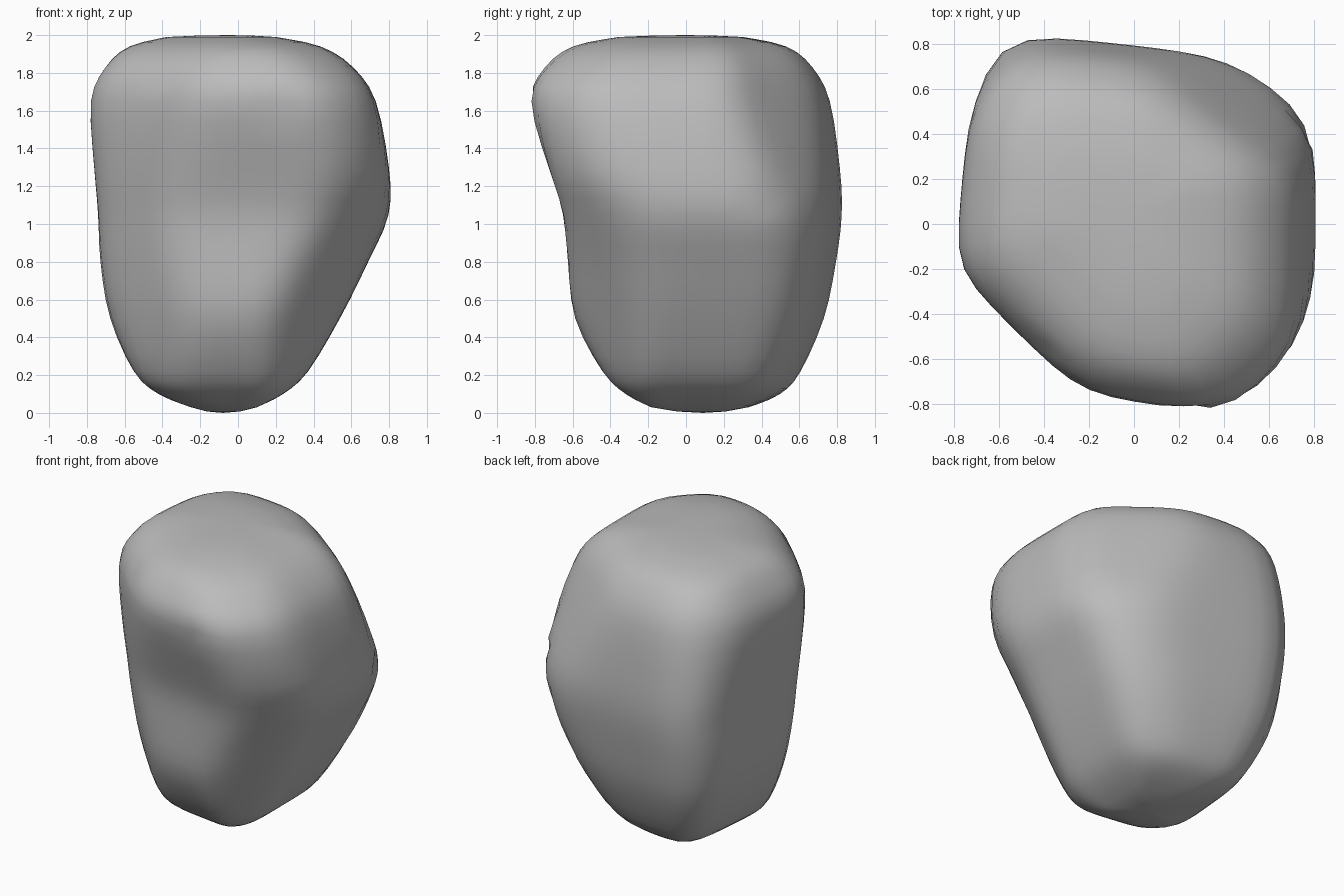
import bpy, bmesh, math
from mathutils import Vector

cube = bpy.data.objects.get("Cube")
if cube:
    bpy.data.objects.remove(cube, do_unlink=True)

# Directions of the eight broad sides, roughly E, NE, N, NW, W, SW, S, SE
SIDES = [math.radians(a) for a in (0, 52, 84, 135, 175, 225, 262, 315)]

# Each row: height, then how far each side lies from the middle at that height
REACH = [
    (.03, .1, .2, .32, .38, .25, .2, .18, .17),
    (.1, .24, .42, .48, .6, .42, .4, .31, .33),
    (.22, .37, .55, .58, .72, .55, .5, .43, .43),
    (.5, .54, .72, .7, .88, .68, .58, .58, .55),
    (.8, .69, .83, .76, .96, .73, .63, .6, .67),
    (1.05, .8, .86, .79, .99, .74, .66, .61, .78),
    (1.3, .8, .79, .78, .98, .76, .69, .68, .88),
    (1.65, .73, .65, .73, .91, .78, .71, .79, .9),
    (1.83, .61, .56, .64, .82, .7, .64, .72, .77),
    (1.94, .44, .43, .51, .66, .58, .49, .59, .58),
    (1.99, .2, .24, .28, .41, .38, .28, .35, .32),
]
SEGMENTS = 48
STEPS = 3
ROUNDING = 16


def catmull(a, b, c, d, t):
    """Smooth value between b and c."""
    return b + t / 2 * (c - a + t * (2 * a - 5 * b + 4 * c - d + t * (3 * (b - c) + d - a)))


def smooth_rows(rows):
    """Fill in rows between the given ones."""
    last = len(rows) - 1
    result = []
    for i in range(last):
        near = [rows[max(0, min(last, i + k))] for k in (-1, 0, 1, 2)]
        for step in range(STEPS):
            result.append([catmull(*values, step / STEPS) for values in zip(*near)])
    result.append(rows[last])
    return result


def radius(reach, angle):
    """Radius of a rounded octagon whose sides lie at the given distances."""
    total = 0
    for side, distance in zip(SIDES, reach):
        facing = math.cos(angle - side)
        if facing > 0:
            total += (facing / distance) ** ROUNDING
    return total ** (-1 / ROUNDING)


def bridge(low, high):
    """Join two rings with a band of faces."""
    for s in range(SEGMENTS):
        n = (s + 1) % SEGMENTS
        bm.faces.new((low[s], low[n], high[n], high[s]))


def close(ring, tip):
    """Close a ring with a shallow dome that ends at the tip."""
    tip = Vector(tip)
    inner = []
    for v in ring:
        co = v.co.lerp(tip, .5)
        co.z = v.co.z + (tip.z - v.co.z) * .75
        inner.append(bm.verts.new(co))
    bridge(ring, inner)
    pole = bm.verts.new(tip)
    for s in range(SEGMENTS):
        bm.faces.new((inner[s], inner[(s + 1) % SEGMENTS], pole))


# Stone body, lofted through the rounded sections
bm = bmesh.new()
rings = []
for height, *reach in smooth_rows(REACH):
    ring = []
    for s in range(SEGMENTS):
        angle = math.tau * s / SEGMENTS
        r = radius(reach, angle)
        ring.append(bm.verts.new((r * math.cos(angle), r * math.sin(angle), height)))
    rings.append(ring)

for low, high in zip(rings, rings[1:]):
    bridge(low, high)

# Rounded bottom and top
close(rings[0], (-.08, .09, 0))
close(rings[-1], (-.05, 0, 2))

# Soften the facets of the sides
body = [v for ring in rings[2:-2] for v in ring]
for _ in range(2):
    bmesh.ops.smooth_vert(bm, verts=body, factor=.35,
                          use_axis_x=True, use_axis_y=True, use_axis_z=False)

# Small chips in the surface
bmesh.ops.recalc_face_normals(bm, faces=bm.faces)
bm.normal_update()
for spot in ((.17, -.8, 1.67), (.76, .47, 1.1), (-.33, -.5, 1.75)):
    chip = min(bm.verts, key=lambda v: (v.co - Vector(spot)).length)
    chip.co -= chip.normal * .02

mesh = bpy.data.meshes.new("stone")
bm.to_mesh(mesh)
bm.free()
stone = bpy.data.objects.new("stone", mesh)
bpy.context.collection.objects.link(stone)

# Plain grey colour
grey = bpy.data.materials.new("stone_grey")
grey.use_nodes = True
colour = (.5, .5, .5, 1)
grey.diffuse_color = colour
grey.node_tree.nodes["Principled BSDF"].inputs["Base Color"].default_value = colour
mesh.materials.append(grey)

# Smooth shading
for polygon in mesh.polygons:
    polygon.use_smooth = True
